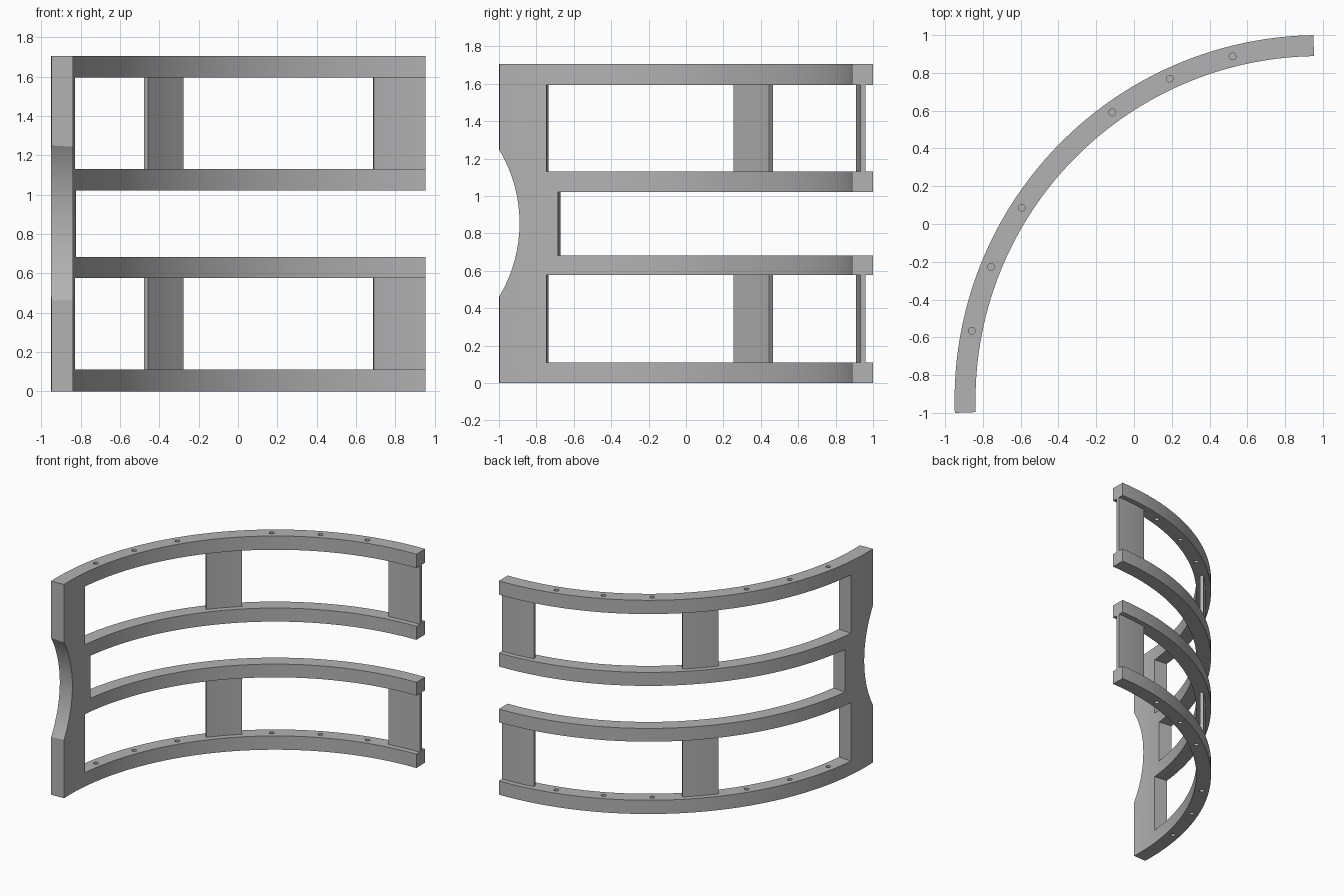
import bpy
import bmesh
from math import radians, cos, sin
from mathutils import Matrix, Vector

cube = bpy.data.objects.get("Cube")
if cube:
    bpy.data.objects.remove(cube)

CX, CY = 0.981, -0.931            # centre of the curve
R_IN, R_OUT = 1.82, 1.931         # frame thickness
START, END = 90.9, 182.05         # angular extent of the frame
MIDDLE = (START + END) / 2
HEIGHT = 1.705
WINDOWS = [(0.11, 0.577), (1.13, 1.595)]
GAP = (0.683, 1.022)

grey = bpy.data.materials.new("plain grey")
grey.use_nodes = True
COLOUR = (0.45, 0.45, 0.45, 1)
grey.diffuse_color = COLOUR
grey.node_tree.nodes["Principled BSDF"].inputs["Base Color"].default_value = COLOUR


def make_object(name, bm):
    bmesh.ops.recalc_face_normals(bm, faces=bm.faces)
    mesh = bpy.data.meshes.new(name)
    bm.to_mesh(mesh)
    bm.free()
    mesh.materials.append(grey)
    obj = bpy.data.objects.new(name, mesh)
    bpy.context.collection.objects.link(obj)
    return obj


def arc_block(name, a0, a1, r0, r1, z0, z1):
    """Rectangular section swept around the curve centre."""
    bm = bmesh.new()
    steps = max(2, round((a1 - a0) / 1.5))
    rings = []
    for i in range(steps + 1):
        a = radians(a0 + (a1 - a0) * i / steps)
        rings.append([bm.verts.new((CX + r * cos(a), CY + r * sin(a), z))
                      for r, z in ((r0, z0), (r1, z0), (r1, z1), (r0, z1))])
    for p, q in zip(rings, rings[1:]):
        for k in range(4):
            n = (k + 1) % 4
            bm.faces.new((p[k], p[n], q[n], q[k]))
    bm.faces.new(rings[0])
    bm.faces.new(rings[-1])
    return make_object(name, bm)


def cylinder(name, centre, radius, depth, segments, turn=0):
    bm = bmesh.new()
    matrix = Matrix.Translation(Vector(centre)) @ Matrix.Rotation(turn, 4, "Y")
    bmesh.ops.create_cone(bm, cap_ends=True, segments=segments, radius1=radius,
                          radius2=radius, depth=depth, matrix=matrix)
    return make_object(name, bm)


def smooth(obj):
    bpy.ops.object.select_all(action="DESELECT")
    obj.select_set(True)
    bpy.context.view_layer.objects.active = obj
    bpy.ops.object.shade_smooth_by_angle(angle=radians(30))


# Curved frame, before its openings are cut
frame = arc_block("curved_frame", START, END, R_IN, R_OUT, 0, HEIGHT)

# Two windows and the open middle gap
cutters = [arc_block("window_cutter", START - 3, 174.17, R_IN - 0.1, R_OUT + 0.1, *w)
           for w in WINDOWS]
cutters.append(arc_block("gap_cutter", START - 3, 172.23, R_IN - 0.1, R_OUT + 0.1, *GAP))

# Rounded bite in the end panel
cutters.append(cylinder("bite_cutter", (-0.9, -1.654, 0.855), 0.764, 0.6, 96, radians(90)))

# Small holes through the top and bottom rails
R_MID = (R_IN + R_OUT) / 2
for offset in (10.7, 21.5, 32.3):
    for side in (-1, 1):
        a = radians(MIDDLE + side * offset)
        for z in (0.055, HEIGHT - 0.055):
            cutters.append(cylinder("hole_cutter", (CX + R_MID * cos(a), CY + R_MID * sin(a), z),
                                    0.018, 0.2, 20))

for cutter in cutters:
    cutter.hide_render = True
    mod = frame.modifiers.new(cutter.name, "BOOLEAN")
    mod.operation = "DIFFERENCE"
    mod.solver = "EXACT"
    mod.object = cutter

# Apply the cuts and drop the helpers
graph = bpy.context.evaluated_depsgraph_get()
cut_mesh = bpy.data.meshes.new_from_object(frame.evaluated_get(graph))
frame.modifiers.clear()
frame.data = cut_mesh
for cutter in cutters:
    bpy.data.objects.remove(cutter)
smooth(frame)

# Thin posts joining each pair of rails
for level, (z0, z1) in zip(("lower", "upper"), WINDOWS):
    for place, a0 in (("end", START), ("middle", MIDDLE - 4.03)):
        smooth(arc_block(f"{level}_{place}_post", a0, a0 + 8.06, 1.863, 1.891, z0, z1))
